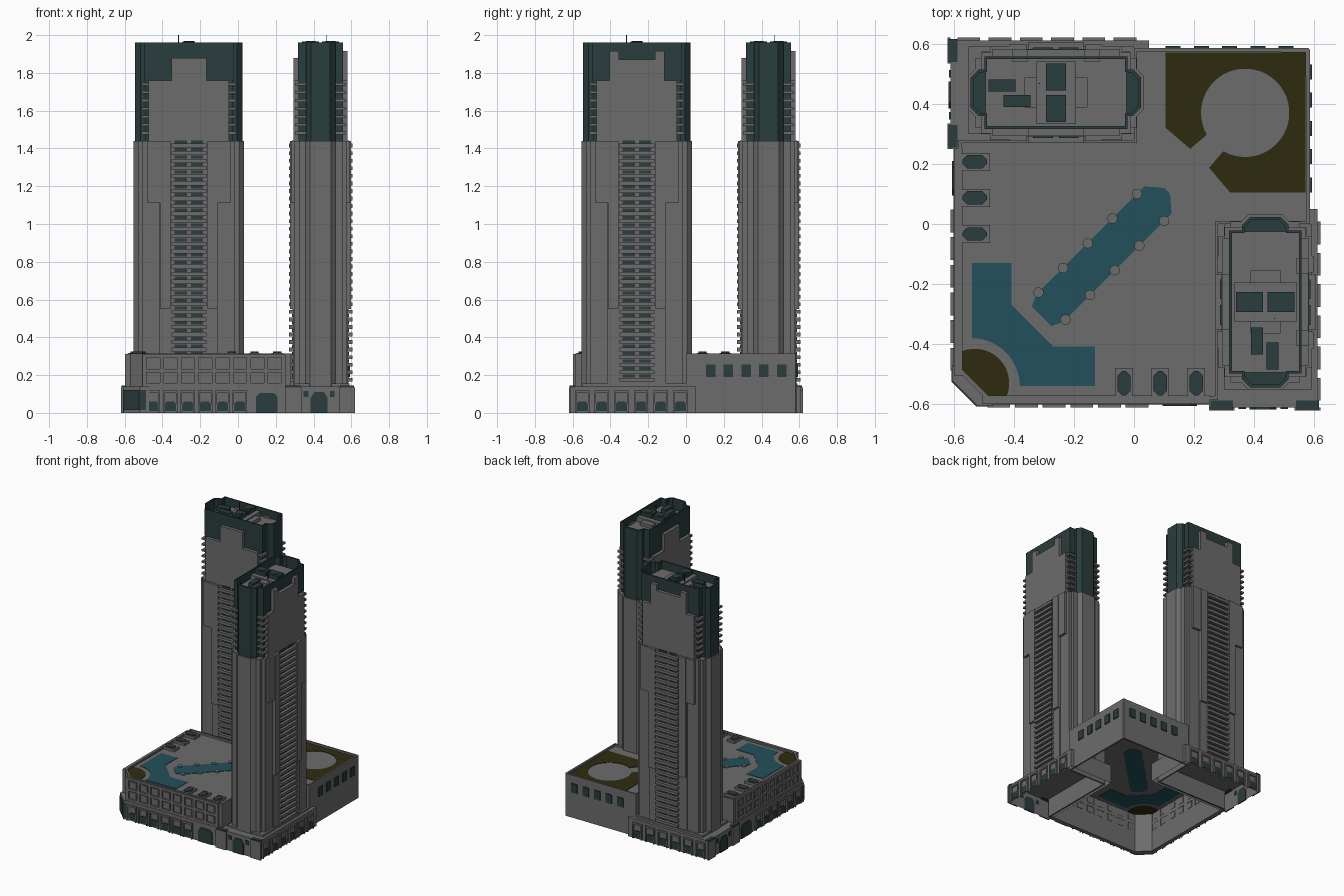
import bpy, bmesh, math
from mathutils import Matrix

cube = bpy.data.objects.get("Cube")
if cube:
    bpy.data.objects.remove(cube, do_unlink=True)


def material(name, rgb):
    m = bpy.data.materials.new(name)
    m.use_nodes = True
    m.diffuse_color = (*rgb, 1)
    bsdf = m.node_tree.nodes["Principled BSDF"]
    bsdf.inputs["Base Color"].default_value = (*rgb, 1)
    bsdf.inputs["Roughness"].default_value = 0.8
    return m


CONCRETE = material("grey concrete", (0.15, 0.15, 0.15))
GLASS = material("dark teal glass", (0.023, 0.045, 0.045))
WATER = material("pool water", (0.016, 0.08, 0.105))
GRASS = material("dark olive grass", (0.028, 0.024, 0.005))

SWAP = Matrix(((0, 1, 0, 0), (1, 0, 0, 0), (0, 0, 1, 0), (0, 0, 0, 1)))
DECK = 0.30


class Part:
    """Collects prisms into one object, with an optional twin across the diagonal."""

    def __init__(self):
        self.bm = bmesh.new()

    def prism(self, pts, lo, hi, axis="z", bottom=True, top=True):
        place = {"z": lambda u, v, w: (u, v, w),
                 "x": lambda u, v, w: (w, u, v),
                 "y": lambda u, v, w: (u, w, v)}[axis]
        a = [self.bm.verts.new(place(u, v, lo)) for u, v in pts]
        b = [self.bm.verts.new(place(u, v, hi)) for u, v in pts]
        faces = []
        for i in range(len(pts)):
            j = (i + 1) % len(pts)
            faces.append(self.bm.faces.new((a[i], a[j], b[j], b[i])))
        if bottom:
            faces.append(self.bm.faces.new(a[::-1]))
        if top:
            faces.append(self.bm.faces.new(b))
        bmesh.ops.recalc_face_normals(self.bm, faces=faces)
        return self

    def box(self, x0, x1, y0, y1, z0, z1, **kw):
        return self.prism([(x0, y0), (x1, y0), (x1, y1), (x0, y1)], z0, z1, **kw)

    def done(self, mat, name, twin=None, wall=0):
        for n in (name, twin):
            if n is None:
                continue
            if n == twin:
                self.bm.transform(SWAP)
                bmesh.ops.reverse_faces(self.bm, faces=self.bm.faces[:])
            me = bpy.data.meshes.new(n)
            self.bm.to_mesh(me)
            me.materials.append(mat)
            ob = bpy.data.objects.new(n, me)
            bpy.context.collection.objects.link(ob)
            if wall:
                mod = ob.modifiers.new("wall thickness", "SOLIDIFY")
                mod.thickness = wall
                mod.offset = -1
        self.bm.free()


def arc(cx, cy, r, a0, a1, n):
    return [(cx + r * math.cos(math.radians(a0 + (a1 - a0) * i / n)),
             cy + r * math.sin(math.radians(a0 + (a1 - a0) * i / n))) for i in range(n + 1)]


def octagon(cx, cy, hx, hy, c):
    return [(cx + sx * x, cy + sy * y) for sx, sy, pair in (
        (1, 1, ((hx, hy - c), (hx - c, hy))), (-1, 1, ((hx - c, hy), (hx, hy - c))),
        (-1, -1, ((hx, hy - c), (hx - c, hy))), (1, -1, ((hx - c, hy), (hx, hy - c))))
        for x, y in pair]


def mirrored(pts):
    """Completes a half outline across the diagonal."""
    return pts + [(y, x) for x, y in reversed(pts)]


# Podium shell, open underneath, and its deck
outline = mirrored([(-0.49, -0.585), (0.28, -0.585), (0.28, 0.0), (0.585, 0.0), (0.585, 0.585)][:4]
                   + [(0.585, 0.58)])
Part().prism(outline, 0, 0.315, bottom=False, top=False).done(CONCRETE, "podium_walls", wall=0.015)
Part().prism(outline, DECK - 0.004, DECK).done(CONCRETE, "podium_deck")
corner = [(-0.605, -0.52), (-0.52, -0.605), (-0.47, -0.605), (-0.605, -0.47)]
Part().prism(corner, 0, 0.14).done(CONCRETE, "corner_base")

# Corner glazing on the chamfer
p = Part()
p.prism([(-0.608, -0.525), (-0.525, -0.608), (-0.48, -0.608), (-0.608, -0.48)], 0.015, 0.12)
p.done(GLASS, "corner_glass")

# Deck landscaping, seen from above and below
z0, z1 = DECK - 0.006, DECK + 0.003
Part().prism(mirrored([(0.125, 0.035), (-0.235, -0.325), (-0.275, -0.34)][::-1] + [(0.12, 0.10)]),
             z0, z1).done(WATER, "long_pool")
Part().prism([(-0.54, -0.13), (-0.407, -0.13), (-0.407, -0.27), (-0.27, -0.407), (-0.13, -0.407),
              (-0.13, -0.54)] + arc(-0.54, -0.54, 0.16, 0, 90, 12), z0, z1).done(WATER, "corner_pool")
Part().prism(arc(-0.53, -0.53, 0.115, 115, -25, 14) + [(-0.49, -0.577), (-0.577, -0.49)],
             z0, z1).done(GRASS, "corner_lawn")
Part().prism([(0.105, 0.32), (0.187, 0.25), (0.24, 0.295)] + arc(0.37, 0.37, 0.147, 209, -119, 40)
             + [(0.295, 0.24), (0.25, 0.187), (0.32, 0.105), (0.57, 0.105), (0.57, 0.57), (0.105, 0.57)],
             z0, z1).done(GRASS, "round_lawn")
p = Part()
for i in range(5):
    p.prism(arc(0.01 - 0.082 * i, 0.10 - 0.082 * i, 0.017, 0, 345, 23), DECK, DECK + 0.008)
p.done(CONCRETE, "pool_islands_left", "pool_islands_right")

# Skylights
frames, panes = Part(), Part()
for y in (-0.033, 0.087, 0.207):
    frames.box(-0.58, -0.48, y - 0.03, y + 0.03, DECK, 0.318)
    panes.prism(octagon(-0.53, y, 0.04, 0.022, 0.015), 0.318, 0.324)
frames.done(CONCRETE, "skylight_frames_left", "skylight_frames_front")
panes.done(GLASS, "skylight_panes_left", "skylight_panes_front")

# Street facade: plinth, bays, upper panel grid
wall, glass = Part(), Part()
wall.box(-0.60, -0.57, -0.50, 0.26, 0, 0.14)
for z in (0.145, 0.22, 0.30):
    wall.box(-0.597, -0.57, -0.49, 0.25, z - 0.006, z + 0.012)
for i in range(9):
    y = -0.495 + 0.092 * i
    wall.box(-0.597, -0.57, y - 0.011, y + 0.011, 0.14, 0.312)
    if i < 8:
        for z in (0.165, 0.241):
            wall.box(-0.591, -0.57, y + 0.024, y + 0.068, z, z + 0.043)
for i in range(6):
    y = -0.45 + 0.092 * i
    for s in (-1, 1):
        wall.box(-0.61, -0.60, y + s * 0.034 - 0.004, y + s * 0.034 + 0.004, 0, 0.115)
    wall.box(-0.61, -0.60, y - 0.038, y + 0.038, 0.105, 0.118)
    glass.prism([(y - 0.03, 0.01), (y + 0.03, 0.01), (y + 0.03, 0.045), (y + 0.02, 0.06),
                 (y - 0.02, 0.06), (y - 0.03, 0.045)], -0.605, -0.599, "x")
glass.prism([(0.095, 0), (0.21, 0), (0.21, 0.085), (0.19, 0.105), (0.115, 0.105), (0.095, 0.085)],
            -0.606, -0.599, "x")
wall.done(CONCRETE, "street_facade_left", "street_facade_front")
glass.done(GLASS, "street_windows_left", "street_windows_front")

# Rear podium windows
p = Part()
for i in range(5):
    x = 0.13 + 0.094 * i
    p.box(x - 0.025, x + 0.025, 0.583, 0.592, 0.19, 0.257)
p.done(GLASS, "podium_windows_back", "podium_windows_right")

# Tower base with bays, entrance and corner canopies
base, glass = Part(), Part()
base.box(-0.61, 0.05, 0.25, 0.61, 0, 0.14, bottom=False)
base.box(-0.55, 0.0, 0.30, 0.59, 0.14, 0.155)
for i in range(6):
    x = -0.55 + 0.104 * i
    for s in (-1, 1):
        base.box(x + s * 0.034 - 0.004, x + s * 0.034 + 0.004, 0.61, 0.62, 0, 0.115)
    base.box(x - 0.038, x + 0.038, 0.61, 0.62, 0.105, 0.118)
    glass.prism([(x - 0.03, 0.01), (x + 0.03, 0.01), (x + 0.03, 0.045), (x + 0.02, 0.06),
                 (x - 0.02, 0.06), (x - 0.03, 0.045)], 0.608, 0.615, "y")
glass.prism([(0.385, 0), (0.475, 0), (0.475, 0.08), (0.455, 0.11), (0.405, 0.11), (0.385, 0.08)],
            -0.617, -0.608, "x")
for y in (0.36, 0.50):
    glass.box(-0.615, -0.608, y - 0.012, y + 0.012, 0.085, 0.115)
for y in (0.255, 0.54):
    base.box(-0.62, -0.61, y - 0.005, y + 0.08, 0, 0.135)
    glass.box(-0.618, -0.587, y, y + 0.075, 0.135, 0.144)
base.done(CONCRETE, "tower_base_back", "tower_base_right")
glass.done(GLASS, "tower_base_glass_back", "tower_base_glass_right")

# Tower shaft: nested prisms that step outwards, with hanging pilasters
CX, CY = -0.26, 0.437
MID, TOP = 1.44, 1.96
shaft, glass = Part(), Part()


def block(part, hx, hy, lo, hi, dx=0.0, dy=0.0):
    part.box(CX + dx - hx, CX + dx + hx, CY + dy - hy, CY + dy + hy, lo, hi)


shaft.prism(octagon(CX, CY, 0.293, 0.085, 0.03), 0.14, MID)
block(shaft, 0.268, 0.115, 0.14, MID)
block(shaft, 0.245, 0.138, 0.14, MID)
block(shaft, 0.155, 0.146, 0.14, MID)
for s in (-1, 1):
    for t in (-1, 1):
        block(shaft, 0.034, 0.01, 1.11, MID, s * 0.186, t * 0.146)
        block(shaft, 0.028, 0.01, 0.55, MID, s * 0.126, t * 0.151)

# Stacked balconies with paired dark windows
for t in (-1, 1):
    for i in range(32):
        z = 0.165 + 0.04 * i
        block(shaft, 0.092, 0.012, z, z + 0.02, 0, t * 0.156)
        for s in (-1, 1):
            block(glass, 0.033, 0.003, z + 0.022, z + 0.038, s * 0.043, t * 0.147)

# Stepped crown with side balconies
block(shaft, 0.213, 0.143, MID, 1.76)
block(shaft, 0.092, 0.02, 1.76, 1.88, 0, -0.123)
block(shaft, 0.145, 0.02, 1.76, 1.87, 0, 0.123)
for s in (-1, 1):
    block(shaft, 0.025, 0.02, 1.87, 1.915, s * 0.12, 0.123)
for i in range(7):
    z = 1.475 + 0.043 * i
    block(shaft, 0.25, 0.135, z, z + 0.014)
block(shaft, 0.235, 0.115, 1.87, 1.90)
block(shaft, 0.065, 0.105, 1.90, 1.935)
block(shaft, 0.105, 0.05, 1.90, 1.925)
shaft.done(CONCRETE, "tower_shaft_back", "tower_shaft_right")
glass.done(GLASS, "tower_windows_back", "tower_windows_right")

# Glazed ends and parapet
p = Part()
p.prism(octagon(CX, CY, 0.284, 0.078, 0.028), MID, 1.88)
block(p, 0.232, 0.118, MID, 1.87)
p.done(GLASS, "crown_glass_back", "crown_glass_right")
half = [(0.284, -0.05), (0.284, 0.05), (0.256, 0.078), (0.238, 0.078), (0.238, 0.12)]
ring = half + [(-x, y) for x, y in reversed(half[1:])] + [(-x, -y) for x, y in half[1:]]
ring += [(x, -y) for x, y in reversed(half[2:])]
p = Part()
p.prism([(CX + x, CY + y) for x, y in ring], 1.76, TOP, bottom=False, top=False)
p.done(GLASS, "crown_parapet_back", "crown_parapet_right", wall=0.012)

# Roof plant, fans and mast
p, fans = Part(), Part()
for s in (-1, 1):
    block(p, 0.033, 0.045, 1.90, 1.965, 0, s * 0.052)
    fans.prism(arc(CX, CY + s * 0.052, 0.026, 0, 345, 23), 1.965, 1.969)
block(p, 0.045, 0.02, 1.90, 1.935, -0.18, 0.024)
block(p, 0.045, 0.02, 1.90, 1.935, -0.13, -0.028)
block(fans, 0.0015, 0.0015, 1.90, 2.0, -0.055, 0.03)
p.done(GLASS, "roof_plant_back", "roof_plant_right")
fans.done(GLASS, "fans_and_mast_back", "fans_and_mast_right")
